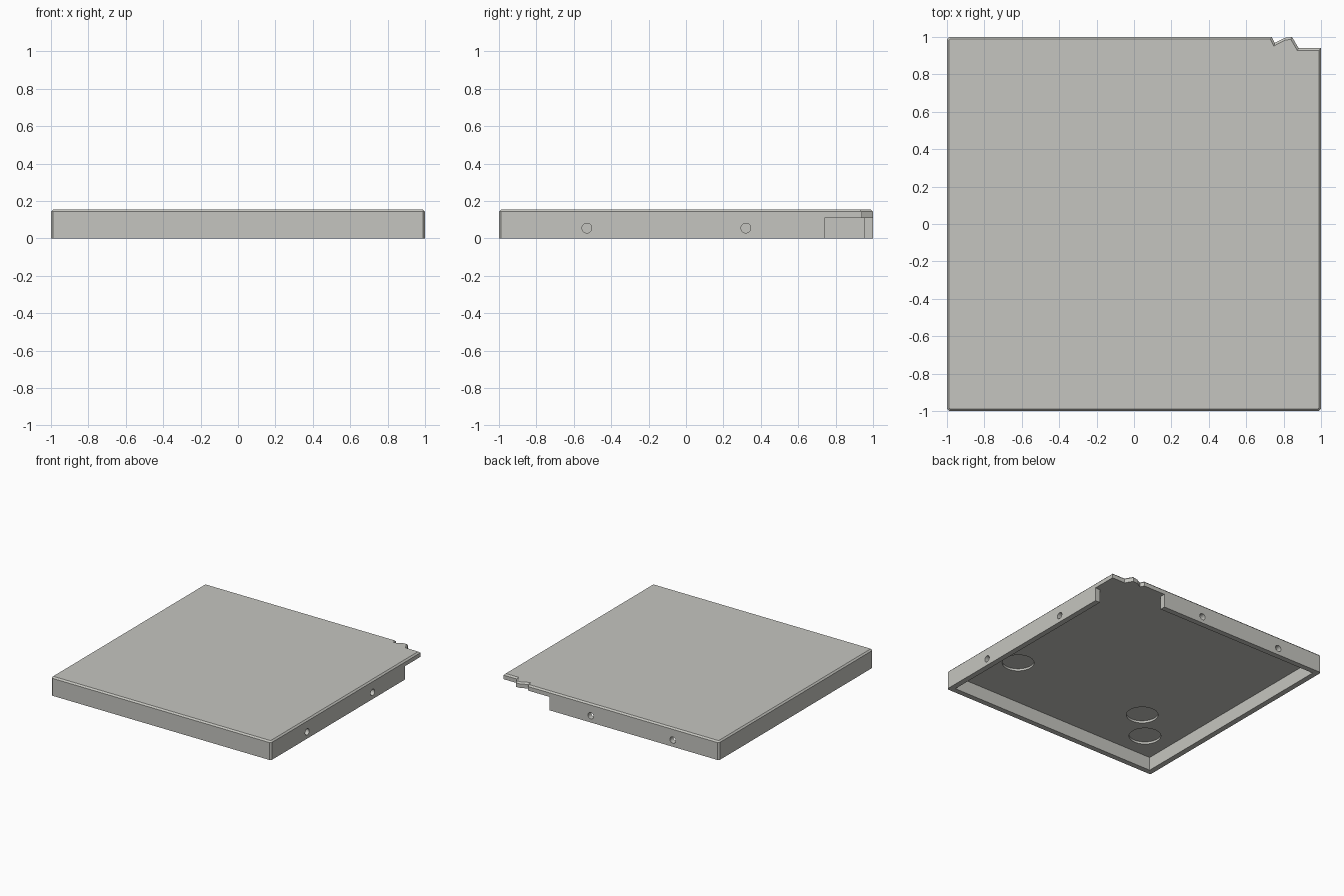
import bpy, bmesh, math

if "Cube" in bpy.data.objects:
    bpy.data.objects.remove(bpy.data.objects["Cube"])

CEILING, EDGE, TOP = 0.11, 0.143, 0.155   # underside of plate, chamfer start, top
INNER, C = 0.955, 0.012                   # inner wall face, chamfer size

grey = bpy.data.materials.new("warm_grey")
grey.diffuse_color = (0.56, 0.56, 0.525, 1)
grey.use_nodes = True
grey.node_tree.nodes["Principled BSDF"].inputs["Base Color"].default_value = grey.diffuse_color


def prism(name, outline, z0, z1, chamfer=0):
    """Extrude an outline upwards, optionally with a chamfered top rim."""
    bm = bmesh.new()
    base = bm.faces.new([bm.verts.new((x, y, z0)) for x, y in outline])
    ext = bmesh.ops.extrude_face_region(bm, geom=[base])["geom"]
    for v in ext:
        if isinstance(v, bmesh.types.BMVert):
            v.co.z = z1
    bmesh.ops.recalc_face_normals(bm, faces=bm.faces)
    if chamfer:
        top = max(bm.faces, key=lambda f: f.calc_center_median().z)
        bmesh.ops.inset_region(bm, faces=[top], thickness=chamfer, use_even_offset=True)
        for v in top.verts:
            v.co.z = z1 + chamfer
    me = bpy.data.meshes.new(name)
    bm.to_mesh(me)
    bm.free()
    me.materials.append(grey)
    ob = bpy.data.objects.new(name, me)
    bpy.context.collection.objects.link(ob)
    return ob


def circle(cx, cy, r, n=32):
    return [(cx + r * math.cos(2 * math.pi * i / n), cy + r * math.sin(2 * math.pi * i / n))
            for i in range(n)]


def cut(target, cutter):
    m = target.modifiers.new("cut_" + cutter.name, 'BOOLEAN')
    m.operation, m.solver, m.object = 'DIFFERENCE', 'EXACT', cutter
    cutter.hide_render = True
    cutter.display_type = 'WIRE'


# Square tile with small corner chamfers and a chipped back right corner
tile = prism("tile", [
    (-1 + C, -1), (1 - C, -1), (1, -1 + C), (1, 0.94), (0.88, 0.94), (0.845, 1),
    (0.805, 0.995), (0.753, 0.968), (0.737, 1), (-1 + C, 1), (-1, 1 - C), (-1, -1 + C)],
    0, EDGE, C)

# Hollow underside, opening through the walls at the chipped corner
cut(tile, prism("cavity_cutter", [
    (-INNER, -INNER), (INNER, -INNER), (INNER, 0.74), (1.2, 0.74), (1.2, 1.2),
    (0.54, 1.2), (0.54, INNER), (-INNER, INNER)], -0.1, CEILING))

# Shallow round recesses in the underside
for i, (x, y) in enumerate([(0.72, -0.50), (-0.50, -0.50), (-0.72, -0.73)]):
    cut(tile, prism(f"recess_cutter_{i}", circle(x, y, 0.12, 48), 0.05, CEILING + 0.018))

# Peg holes through the right wall
for i, y in enumerate([-0.53, 0.32]):
    hole = prism(f"right_hole_cutter_{i}", circle(0, 0, 0.026), -0.08, 0.08)
    hole.rotation_euler = (0, math.pi / 2, 0)
    hole.location = (0.98, y, 0.055)
    cut(tile, hole)

# Peg holes through the back wall
for i, x in enumerate([-0.58, 0.165]):
    hole = prism(f"back_hole_cutter_{i}", circle(0, 0, 0.026), -0.08, 0.08)
    hole.rotation_euler = (math.pi / 2, 0, 0)
    hole.location = (x, 0.98, 0.055)
    cut(tile, hole)

# Bake the cuts and remove the cutters
bpy.context.view_layer.update()
deps = bpy.context.evaluated_depsgraph_get()
baked = bpy.data.meshes.new_from_object(tile.evaluated_get(deps))
tile.modifiers.clear()
tile.data = baked
for ob in list(bpy.data.objects):
    if ob is not tile and "cutter" in ob.name:
        bpy.data.objects.remove(ob)
